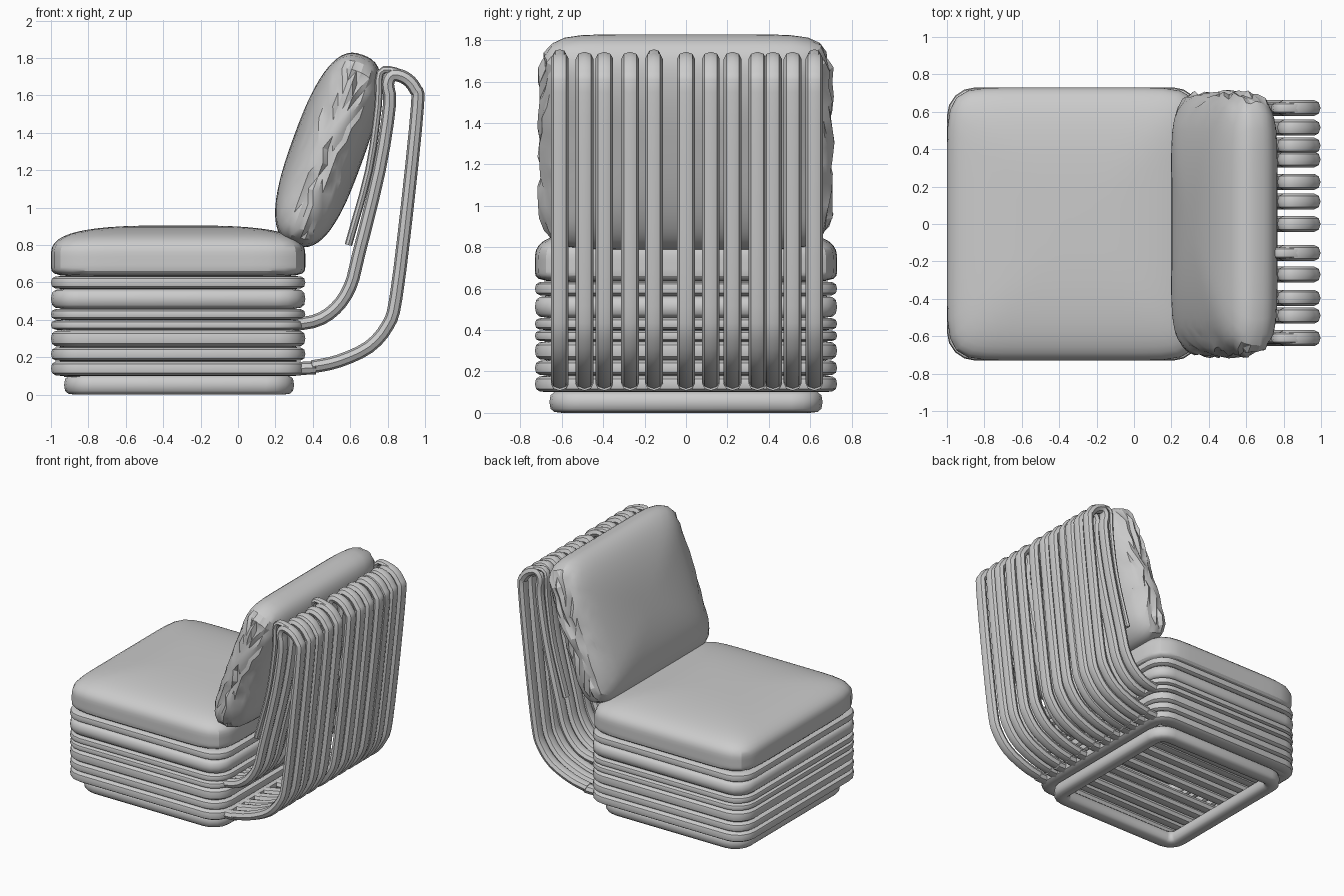
import bpy, bmesh, math, random
from mathutils import Vector

random.seed(4)
if "Cube" in bpy.data.objects:
    bpy.data.objects.remove(bpy.data.objects["Cube"], do_unlink=True)

GREY = (0.6, 0.6, 0.6, 1)
mat = bpy.data.materials.new("plain_grey")
mat.use_nodes = True
mat.diffuse_color = GREY
mat.node_tree.nodes["Principled BSDF"].inputs["Base Color"].default_value = GREY


def finish(bm, name, angle):
    bmesh.ops.recalc_face_normals(bm, faces=bm.faces)
    mesh = bpy.data.meshes.new(name)
    bm.to_mesh(mesh)
    bm.free()
    mesh.materials.append(mat)
    ob = bpy.data.objects.new(name, mesh)
    bpy.context.collection.objects.link(ob)
    bpy.ops.object.select_all(action='DESELECT')
    ob.select_set(True)
    bpy.context.view_layer.objects.active = ob
    bpy.ops.object.shade_smooth_by_angle(angle=math.radians(angle))
    return ob


def squarish(c, power):
    return math.copysign(abs(c) ** power, c)


def sweep(name, path, closed, r_plane, r_side, place, sides=8, power=1.0):
    """Oval tube along a flat path; place(a, b, side) maps to 3D."""
    bm = bmesh.new()
    n = len(path)
    loops = []
    for i, p in enumerate(path):
        before = path[i - 1] if closed or i else p
        after = path[(i + 1) % n] if closed or i < n - 1 else p
        t = (after - before).normalized()
        normal = Vector((t.y, -t.x))
        loop = []
        for k in range(sides):
            a = math.tau * k / sides
            q = p + normal * r_plane * squarish(math.cos(a), power)
            loop.append(bm.verts.new(place(q.x, q.y, r_side * squarish(math.sin(a), power))))
        loops.append(loop)
    for i in range(n if closed else n - 1):
        a, b = loops[i], loops[(i + 1) % n]
        for k in range(sides):
            m = (k + 1) % sides
            bm.faces.new((a[k], a[m], b[m], b[k]))
    if not closed:
        bm.faces.new(loops[0])
        bm.faces.new(loops[-1])
    return finish(bm, name, 40)


def rounded_rect(cx, hx, hy, r, steps=4):
    pts = []
    for quarter, (sx, sy) in enumerate(((1, 1), (-1, 1), (-1, -1), (1, -1))):
        for k in range(steps + 1):
            a = math.pi / 2 * (quarter + k / steps)
            pts.append(Vector((cx + sx * (hx - r) + r * math.cos(a),
                               sy * (hy - r) + r * math.sin(a))))
    return pts


def smooth_path(points, steps=3):
    pts = [Vector(p) for p in points]
    pts = [2 * pts[0] - pts[1]] + pts + [2 * pts[-1] - pts[-2]]
    out = []
    for a, b, c, d in zip(pts, pts[1:], pts[2:], pts[3:]):
        for k in range(steps):
            t = k / steps
            out.append(0.5 * (2 * b + (c - a) * t + (2 * a - 5 * b + 4 * c - d) * t * t
                              + (3 * b - a - 3 * c + d) * t ** 3))
    return out + [pts[-2]]


def ring(name, low, high, cx, hx, hy, width):
    h, z = (high - low) / 2, (high + low) / 2
    path = rounded_rect(cx, hx - width, hy - width, 0.09)
    sweep(name, path, True, width, h, lambda a, b, s: (a, b, z + s), 12, 0.7)


def cushion(name, centre, half_u, half_y, up, down, p_up, p_down, corner, tilt, wrinkle):
    """Pillow: a gridded cube pushed onto a squarish ellipsoid."""
    bm = bmesh.new()
    bmesh.ops.create_cube(bm, size=2)
    bmesh.ops.subdivide_edges(bm, edges=bm.edges[:], cuts=13, use_grid_fill=True)
    cs, sn = math.cos(tilt), math.sin(tilt)
    for v in bm.verts:
        u, y, n = v.co
        p = p_up if n > 0 else p_down
        rim = (abs(u) ** corner + abs(y) ** corner) ** (1 / corner)
        v.co /= (rim ** p + abs(n) ** p) ** (1 / p)
        u, y, n = v.co
        # Creases gather along the two side seams
        seam = max(0, abs(y) - 0.75) / 0.25
        dent = 1 - wrinkle * seam * random.random()
        u, y, n = u * half_u, y * half_y * dent, n * (up if n > 0 else down) * dent
        v.co = Vector(centre) + Vector((u * cs - n * sn, y, u * sn + n * cs))
    bmesh.ops.triangulate(bm, faces=bm.faces[:])
    return finish(bm, name, 25)


# Seat: stacked padded rings with a domed cushion on top
levels = (0.10, 0.18, 0.255, 0.345, 0.40, 0.46, 0.565, 0.635)
for i, (low, high) in enumerate(zip(levels, levels[1:])):
    ring(f"seat_ring_{i + 1}", low, high, -0.32, 0.68, 0.73, 0.06)
ring("foot_frame", 0, 0.105, -0.315, 0.615, 0.66, 0.06)
cushion("seat_cushion", (-0.32, 0, 0.74), 0.68, 0.73, 0.165, 0.11, 3, 9, 9, 0, 0)

# Back cushion, leaning backwards, with creased sides
cushion("back_cushion", (0.48, 0, 1.31), 0.54, 0.72, 0.195, 0.195, 2.6, 2.8, 8,
        math.radians(70), 0.05)

# Back rods: each runs under the seat, up, over the top and down into the seat
profile = smooth_path((
    (-0.93, 0.13), (0.30, 0.14), (0.40, 0.15), (0.54, 0.18), (0.70, 0.255), (0.80, 0.37),
    (0.845, 0.52), (0.91, 1.05), (0.96, 1.55), (0.95, 1.63), (0.90, 1.69), (0.83, 1.71),
    (0.80, 1.66), (0.81, 1.55), (0.755, 1.2), (0.645, 0.75), (0.60, 0.58), (0.52, 0.46),
    (0.40, 0.39), (0.20, 0.37)))
rod_ys = (-0.61, -0.49, -0.395, -0.27, -0.155, 0, 0.12, 0.225, 0.345, 0.42, 0.515, 0.62)
for i, y in enumerate(rod_ys):
    sweep(f"back_rod_{i + 1}", profile, False, 0.035, 0.043,
          lambda a, b, s, y=y: (a, y + s, b))

# Short spurs hooked behind the back cushion
spur = smooth_path(((0.92, 1.69), (0.84, 1.73), (0.76, 1.72), (0.75, 1.55), (0.70, 1.2),
                    (0.59, 0.80)))
for i in (0, 4, 11):
    sweep(f"back_spur_{i + 1}", spur, False, 0.02, 0.03,
          lambda a, b, s, y=rod_ys[i]: (a, y + s, b))
